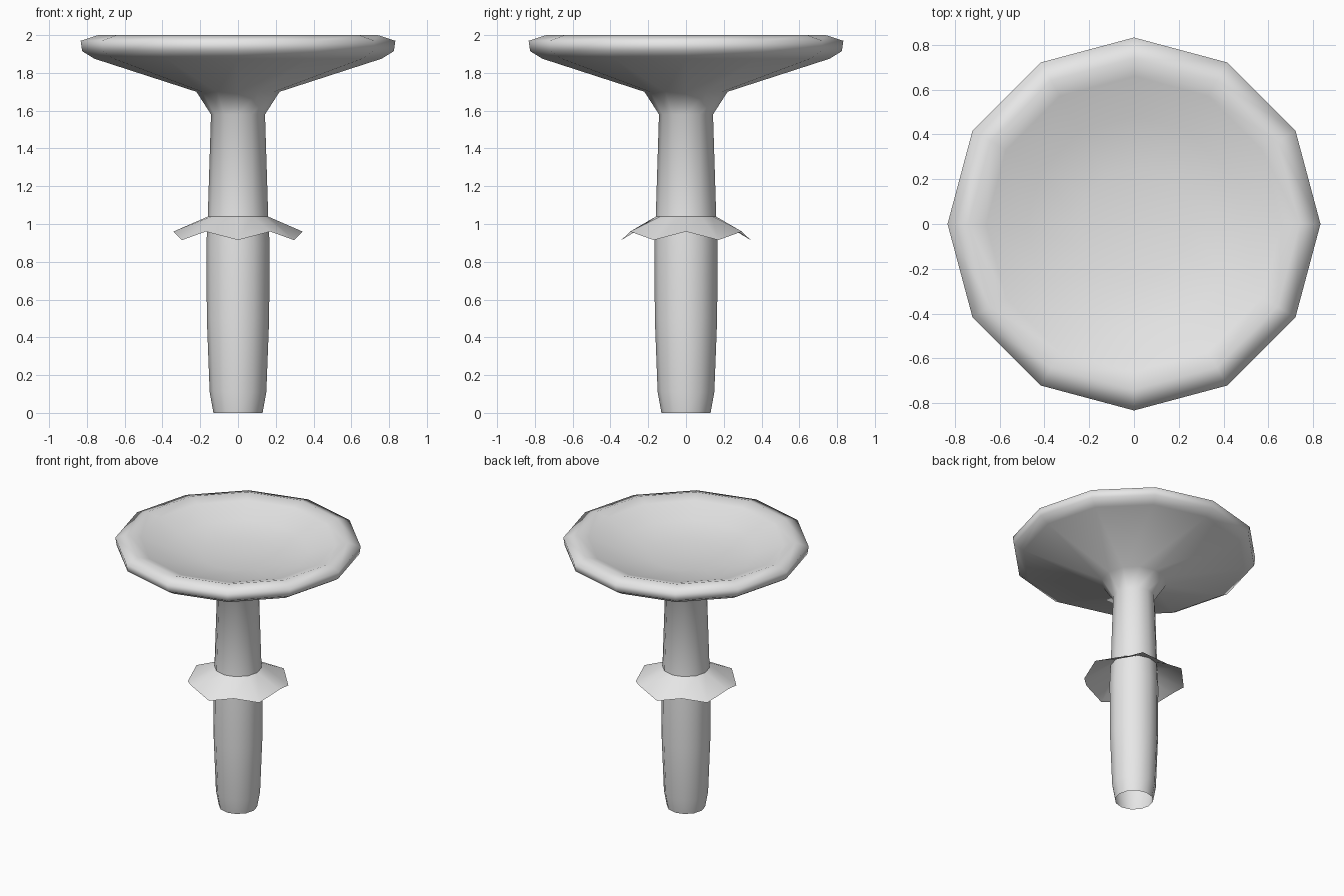
import bpy
import bmesh
from math import sin, cos, pi

SIDES = 12

default = bpy.data.objects.get("Cube")
if default:
    bpy.data.objects.remove(default, do_unlink=True)

grey = bpy.data.materials.new("plain grey")
grey.use_nodes = True
colour = (0.8, 0.8, 0.8, 1)
grey.diffuse_color = colour
grey.node_tree.nodes["Principled BSDF"].inputs["Base Color"].default_value = colour


def lathe(name, profile, wave=None):
    """Turn (radius, height) points around z; radius 0 closes at a single point."""
    bm = bmesh.new()
    rings = []
    for i, (r, z) in enumerate(profile):
        if r == 0:
            rings.append([bm.verts.new((0, 0, z))] * SIDES)
            continue
        ring = []
        for k in range(SIDES):
            a = 2 * pi * k / SIDES
            lift = wave(i, k) if wave else 0
            ring.append(bm.verts.new((r * cos(a), r * sin(a), z + lift)))
        rings.append(ring)
    for low, high in zip(rings, rings[1:]):
        for k in range(SIDES):
            n = (k + 1) % SIDES
            corners = [low[k], low[n], high[n], high[k]]
            bm.faces.new(list(dict.fromkeys(corners)))
    for face in bm.faces:
        face.smooth = True
    mesh = bpy.data.meshes.new(name)
    bm.to_mesh(mesh)
    bm.free()
    mesh.materials.append(grey)
    obj = bpy.data.objects.new(name, mesh)
    bpy.context.collection.objects.link(obj)
    return obj


# Stem with an open foot, flaring into the dished cap
lathe("stem_and_cap", [
    (0.13, 0), (0.15, 0.11), (0.165, 0.5), (0.167, 0.9), (0.16, 1.04),
    (0.143, 1.58), (0.22, 1.7),
    (0.76, 1.875), (0.825, 1.915), (0.833, 1.97), (0.74, 2.0),
    (0.66, 1.975), (0.48, 1.91), (0.25, 1.875), (0, 1.865),
])

# Thin drooping skirt with a zigzag hem
lathe("skirt", [(0.342, 0.915), (0.158, 1.04)],
      wave=lambda i, k: 0.045 if i == 0 and k % 2 == 0 else 0)
